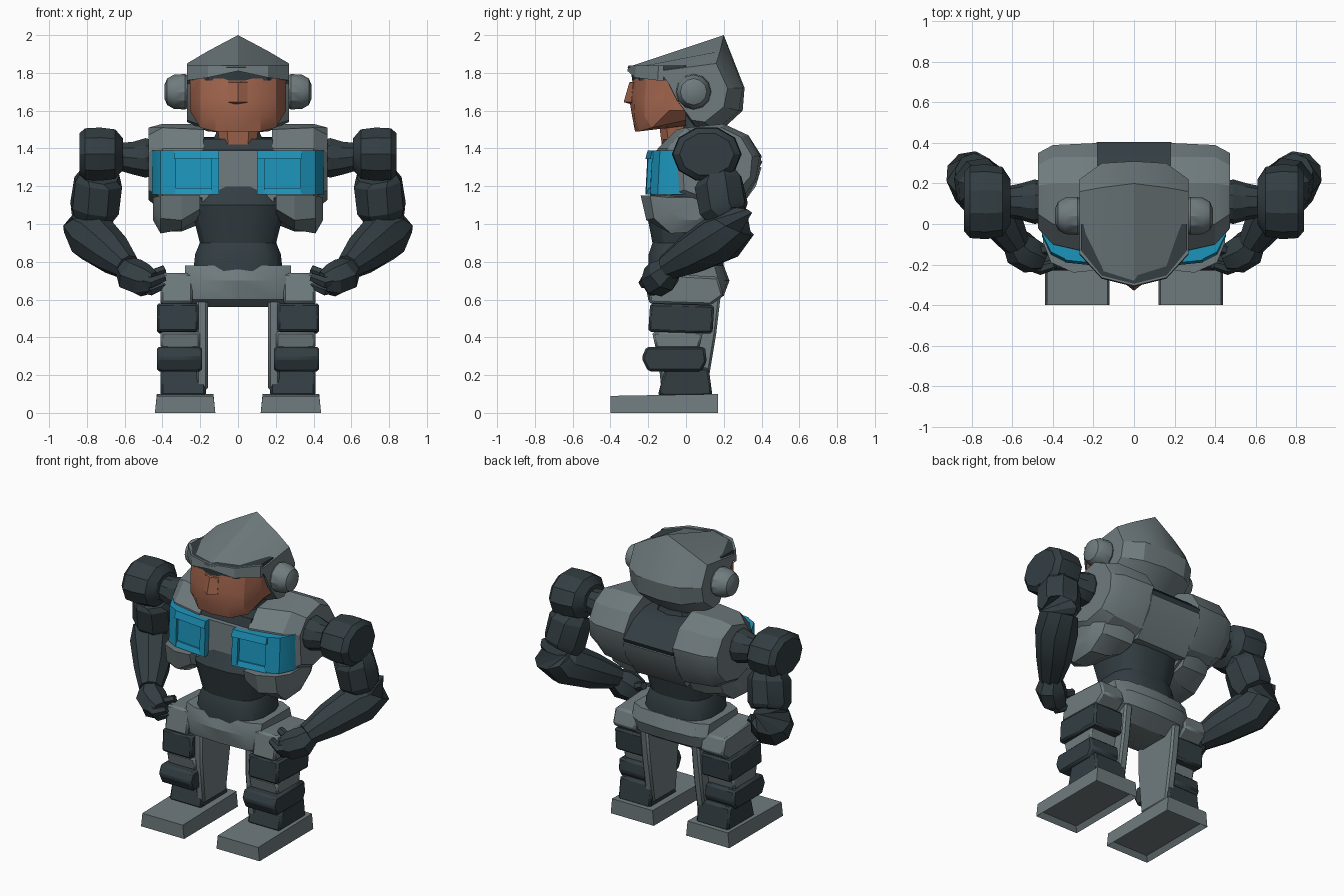
import bpy, bmesh, math
from mathutils import Vector


def material(name, rgb):
    m = bpy.data.materials.new(name)
    m.diffuse_color = (*rgb, 1)
    return m


GREY = material("slate_grey", (0.16, 0.20, 0.21))
DARK = material("dark_slate", (0.033, 0.048, 0.055))
SKIN = material("copper", (0.36, 0.13, 0.075))
BLUE = material("window_blue", (0.012, 0.30, 0.50))


def finish(name, bm, mat, mirror=False, bevel=0.0):
    bmesh.ops.recalc_face_normals(bm, faces=bm.faces)
    me = bpy.data.meshes.new(name)
    bm.to_mesh(me)
    bm.free()
    ob = bpy.data.objects.new(name, me)
    bpy.context.collection.objects.link(ob)
    me.materials.append(mat)
    if bevel:
        b = ob.modifiers.new("bevel", 'BEVEL')
        b.width, b.segments, b.limit_method = bevel, 1, 'ANGLE'
    if mirror:
        ob.modifiers.new("mirror", 'MIRROR')
    bpy.ops.object.select_all(action='DESELECT')
    bpy.context.view_layer.objects.active = ob
    ob.select_set(True)
    bpy.ops.object.shade_smooth_by_angle(angle=math.radians(28))
    return ob


def skin_rings(name, rings, mat, mirror=False, bevel=0.0):
    """Bridge a list of equal-length point rings and cap both ends."""
    bm = bmesh.new()
    rv = [[bm.verts.new(p) for p in r] for r in rings]
    n = len(rv[0])
    for a, b in zip(rv, rv[1:]):
        for i in range(n):
            bm.faces.new((a[i], a[(i + 1) % n], b[(i + 1) % n], b[i]))
    bm.faces.new(rv[0])
    bm.faces.new(rv[-1])
    return finish(name, bm, mat, mirror, bevel)


def slices(name, sections, mat, mirror=False, bevel=0.0, symmetric=False):
    """Side (y, z) profiles placed at given x; symmetric repeats them on -x."""
    if symmetric:
        sections = [(-x, p) for x, p in reversed(sections) if x > 0] + sections
    return skin_rings(name, [[(x, y, z) for y, z in p] for x, p in sections], mat, mirror, bevel)


def stack(name, levels, mat, n=12, power=0.7):
    """Rounded cross sections (y centre, z, x radius, y radius) stacked upwards."""
    def sq(v):
        return math.copysign(abs(v) ** power, v)
    ang = [2 * math.pi * (i + 0.5) / n for i in range(n)]
    return skin_rings(name, [[(rx * sq(math.cos(a)), cy + ry * sq(math.sin(a)), z) for a in ang]
                             for cy, z, rx, ry in levels], mat)


def limb(name, path, mat, n=9):
    """Mirrored tube through (x, y, z, radius) points."""
    pts = [Vector(p[:3]) for p in path]
    rings = []
    for i, p in enumerate(pts):
        d = pts[min(i + 1, len(pts) - 1)] - pts[max(i - 1, 0)]
        q = d.to_track_quat('Z', 'Y')
        rings.append([p + q @ Vector((math.cos(t), math.sin(t), 0)) * path[i][3]
                      for t in (2 * math.pi * k / n for k in range(n))])
    return skin_rings(name, rings, mat, True)


def block(name, x0, x1, profile, mat, bevel=0.012):
    return slices(name, [(x0, profile), (x1, profile)], mat, True, bevel)


# Feet with hollow soles
bm = bmesh.new()
bmesh.ops.create_cube(bm, size=1)
for v in bm.verts:
    low, toe = v.co.z < 0, v.co.y < 0
    v.co = (0.28 + v.co.x * (0.32 if low else 0.30), -0.40 if toe else 0.17, 0.0 if low else (0.09 if toe else 0.1))
bm.normal_update()
sole = min(bm.faces, key=lambda f: f.calc_center_median().z)
bmesh.ops.inset_region(bm, faces=[sole], thickness=0.035)
bmesh.ops.translate(bm, vec=(0, 0, 0.03), verts=sole.verts)
finish("foot", bm, GREY, True)

# Legs
block("shin", 0.17, 0.41, [(-0.15, 0.09), (0.14, 0.09), (0.12, 0.24), (-0.11, 0.24)], DARK)
block("knee", 0.19, 0.43, [(-0.20, 0.22), (0.08, 0.22), (0.11, 0.27), (0.10, 0.35),
                           (-0.21, 0.35), (-0.235, 0.29)], DARK)
block("knee_joint", 0.2, 0.41, [(-0.16, 0.34), (0.07, 0.34), (0.09, 0.43), (-0.18, 0.43)], GREY)
block("thigh", 0.21, 0.43, [(-0.20, 0.43), (0.14, 0.42), (0.15, 0.57), (-0.19, 0.58)], DARK)
block("inner_leg_plate", 0.16, 0.22, [(-0.13, 0.12), (0.11, 0.12), (0.16, 0.42), (0.20, 0.76),
                                      (-0.16, 0.76), (-0.16, 0.42)], GREY)
block("hip_guard", 0.24, 0.41, [(-0.20, 0.58), (0.13, 0.57), (0.20, 0.62), (0.17, 0.72),
                                (-0.17, 0.74)], GREY)

# Pelvis and waist
slices("pelvis", [(x, [(-0.2 * s, 0.60), (-0.1, 0.56), (0.1, 0.56), (0.20 * s, 0.62), (0.23 * s, 0.70),
                       (0.20 * s, 0.78), (-0.19 * s, 0.78), (-0.22 * s, 0.70)])
                  for x, s in ((0, 1), (0.2, 0.95), (0.28, 0.75))], GREY, symmetric=True)
stack("waist", [(0, 0.75, 0.24, 0.20), (0, 0.84, 0.23, 0.20), (0, 0.9, 0.205, 0.18), (0, 1.0, 0.23, 0.20),
                (0, 1.10, 0.26, 0.22), (0, 1.2, 0.2, 0.17)], DARK, 16)

# Torso: shoulder housings, centre and lower lobes
slices("chest_housing", [
    (0.18, [(-0.17, 1.14), (-0.15, 1.40), (-0.05, 1.50), (0.20, 1.53), (0.33, 1.47), (0.40, 1.36),
            (0.38, 1.24), (0.30, 1.10), (0.15, 1.02)]),
    (0.40, [(-0.11, 1.14), (-0.10, 1.40), (0.0, 1.51), (0.20, 1.53), (0.33, 1.47), (0.39, 1.36),
            (0.37, 1.24), (0.29, 1.12), (0.12, 1.06)]),
    (0.475, [(-0.01, 1.18), (-0.02, 1.38), (0.05, 1.47), (0.19, 1.51), (0.29, 1.46), (0.35, 1.36),
             (0.34, 1.25), (0.26, 1.16), (0.12, 1.13)])], GREY, True)
slices("torso_centre", [(x, [(-0.17, 1.12), (-0.165, 1.39), (0.05, 1.40), (0.25, 1.34), (0.40, 1.30),
                             (0.37, 1.20), (0.26, 1.05), (0.0, 1.10)]) for x in (-0.19, 0.19)], GREY)
slices("upper_back_panel", [(x, [(-0.14, 1.38), (-0.12, 1.45), (0.18, 1.46), (0.30, 1.42), (0.405, 1.33),
                                 (0.38, 1.28), (0.20, 1.26)]) for x in (-0.185, 0.185)], DARK)
slices("lower_chest_lobe", [
    (0.20, [(-0.23, 1.15), (-0.21, 1.08), (-0.10, 1.03), (0.12, 1.0), (0.22, 1.02), (0.28, 1.15)]),
    (0.30, [(-0.24, 1.15), (-0.21, 1.02), (-0.10, 0.97), (0.10, 0.96), (0.22, 1.02), (0.28, 1.15)]),
    (0.41, [(-0.19, 1.15), (-0.17, 1.03), (-0.08, 0.95), (0.08, 0.96), (0.19, 1.04), (0.24, 1.15)]),
    (0.45, [(-0.09, 1.14), (-0.08, 1.06), (-0.04, 1.02), (0.06, 1.02), (0.12, 1.07), (0.16, 1.14)])],
    GREY, True)


# Chest windows: raised frame, recessed pane and swept outer panel
def window_part(name, points, z0, z1, lean=0.0):
    slices(name, [(x, [(y + lean, z0), (y + lean + 0.012, z1), (y + 0.14, z1), (y + 0.14, z0)])
                  for x, y in points], BLUE, True)


face_line = ((0.10, -0.215), (0.34, -0.19))
window_part("window_pane", face_line, 1.17, 1.37, 0.02)
window_part("window_lower_frame", face_line, 1.155, 1.19)
window_part("window_upper_frame", face_line, 1.345, 1.39)
window_part("window_inner_post", ((0.10, -0.215), (0.14, -0.211)), 1.16, 1.385)
window_part("window_outer_panel", ((0.33, -0.19), (0.41, -0.15), (0.455, -0.06)), 1.155, 1.39)

# Arms, hands on hips
limb("shoulder_axle", [(0.45, 0.11, 1.35, 0.10), (0.49, 0.11, 1.35, 0.11), (0.56, 0.11, 1.35, 0.09),
                       (0.66, 0.11, 1.36, 0.07)], DARK, 10)
slices("shoulder", [(x, [(0.11 + s * 0.185 * math.cos(t * math.pi / 5), 1.37 + s * 0.148 * math.sin(t * math.pi / 5))
                         for t in range(10)])
                    for x, s in ((0.61, 0.6), (0.65, 0.93), (0.73, 1), (0.81, 0.97), (0.84, 0.78))], DARK, True)
limb("upper_arm", [(0.735, 0.15, 1.26, 0.11), (0.74, 0.17, 1.22, 0.135), (0.76, 0.20, 1.08, 0.135),
                   (0.77, 0.22, 1.04, 0.11)], DARK, 8)
limb("forearm", [(0.79, 0.25, 1.06, 0.10), (0.81, 0.25, 0.99, 0.122), (0.77, 0.19, 0.93, 0.135),
                 (0.66, 0.03, 0.84, 0.11), (0.58, -0.10, 0.77, 0.07)], DARK, 9)
limb("hand", [(0.60, -0.07, 0.78, 0.06), (0.56, -0.12, 0.73, 0.095), (0.50, -0.16, 0.70, 0.09),
              (0.45, -0.18, 0.69, 0.06)], DARK, 7)
for i, (y, z) in enumerate(((-0.22, 0.69), (-0.18, 0.65), (-0.13, 0.73))):
    limb(f"finger_{i + 1}", [(0.53, y + 0.03, z + 0.02, 0.035), (0.46, y, z, 0.032),
                             (0.39, y + 0.02, z + 0.03, 0.024)], DARK, 6)

# Neck and face
stack("neck", [(0.06, 1.40, 0.16, 0.16), (0.06, 1.48, 0.12, 0.12), (0.06, 1.58, 0.11, 0.11)], DARK, 10)
stack("throat", [(-0.05, 1.40, 0.10, 0.08), (-0.06, 1.55, 0.12, 0.09)], SKIN, 8)
slices("face", [
    (0, [(-0.27, 1.49), (-0.285, 1.57), (-0.30, 1.66), (-0.28, 1.77), (0.0, 1.78), (0.0, 1.52)]),
    (0.12, [(-0.25, 1.49), (-0.275, 1.57), (-0.27, 1.66), (-0.26, 1.77), (0.0, 1.78), (0.0, 1.52)]),
    (0.20, [(-0.18, 1.51), (-0.22, 1.57), (-0.22, 1.66), (-0.21, 1.77), (0.0, 1.78), (0.0, 1.55)]),
    (0.255, [(-0.09, 1.60), (-0.11, 1.62), (-0.12, 1.67), (-0.12, 1.76), (0.0, 1.77), (0.0, 1.60)])],
    SKIN, symmetric=True)
slices("nose", [(x, [(-0.29 - d, 1.645), (-0.28 - d / 2, 1.75), (-0.24, 1.76), (-0.24, 1.62)])
                for x, d in ((-0.05, 0), (0, 0.04), (0.05, 0))], SKIN)

# Helmet, brow band and ear pods
slices("helmet", [
    (0, [(-0.31, 1.83), (0.20, 2.0), (0.31, 1.72), (0.30, 1.60), (0.17, 1.48), (0.06, 1.50), (-0.04, 1.64),
         (-0.10, 1.78)]),
    (0.16, [(-0.26, 1.83), (0.18, 1.915), (0.30, 1.72), (0.28, 1.60), (0.15, 1.49), (0.05, 1.51),
            (-0.05, 1.64), (-0.10, 1.77)]),
    (0.27, [(-0.14, 1.81), (0.16, 1.85), (0.22, 1.72), (0.20, 1.62), (0.10, 1.54), (0.03, 1.55),
            (-0.05, 1.66), (-0.09, 1.74)])], GREY, symmetric=True)
slices("brow_band", [(x, [(y, 1.76), (y - 0.01, 1.84), (0.0, 1.84), (0.0, 1.76)])
                     for x, y in ((0, -0.285), (0.16, -0.245), (0.262, -0.12))], DARK, symmetric=True)
slices("helmet_brim", [(x, [(y, z), (y + 0.005, 1.84), (y + 0.03, 1.84), (y + 0.03, z)])
                       for x, y, z in ((0, -0.31, 1.81), (0.16, -0.27, 1.775), (0.27, -0.15, 1.76))],
       GREY, symmetric=True)
slices("ear_pod", [(x, [(0.04 + r * math.cos(t * math.pi / 6), 1.70 + r * math.sin(t * math.pi / 6))
                        for t in range(12)])
                   for x, r in ((0.24, 0.07), (0.28, 0.094), (0.34, 0.09), (0.375, 0.07), (0.39, 0.035))], GREY, True)
